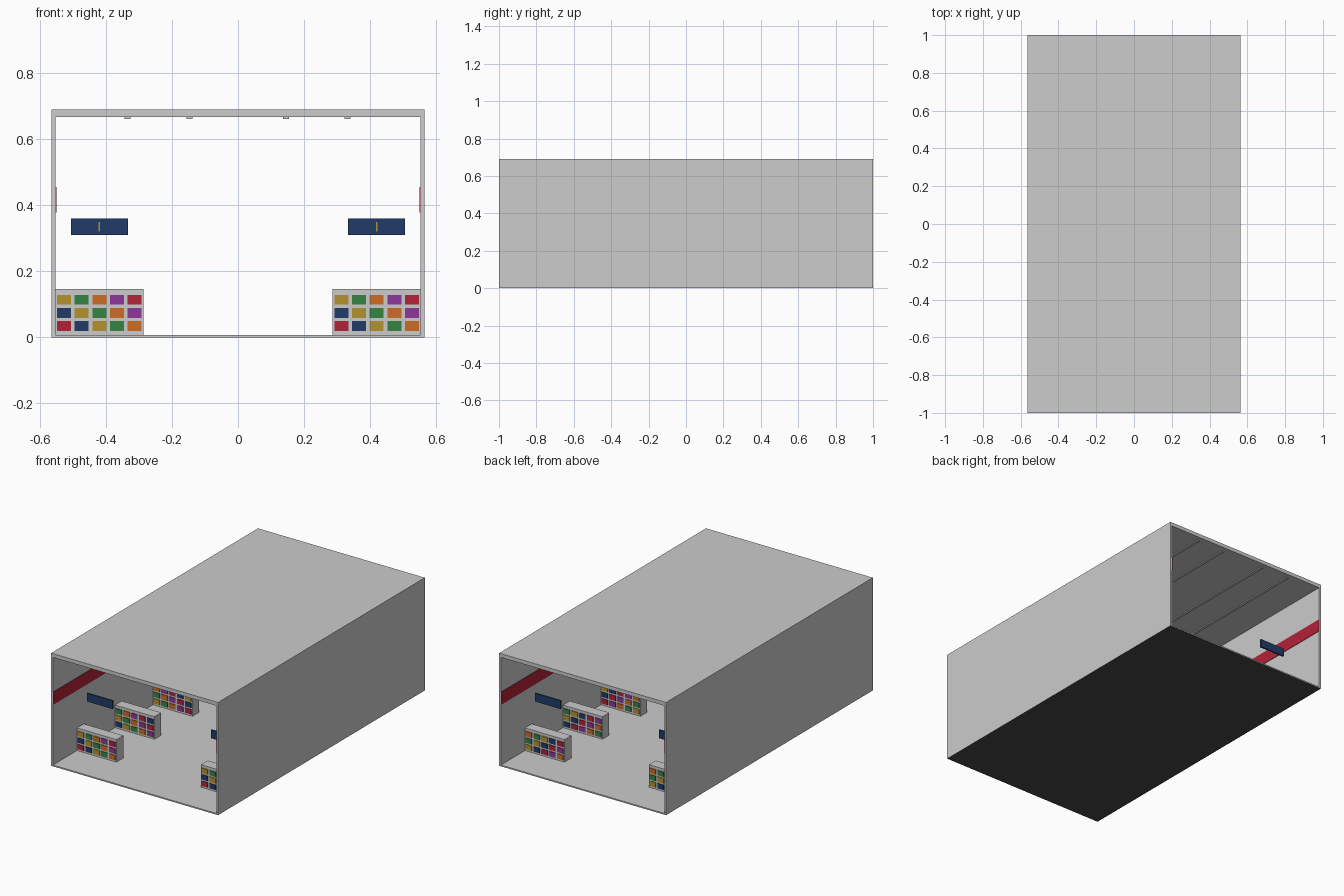
import bpy

cube = bpy.data.objects.get("Cube")
if cube:
    bpy.data.objects.remove(cube)


def material(name, rgb):
    linear = [(c / 255 / 12.92) if c < 11 else ((c / 255 + 0.055) / 1.055) ** 2.4 for c in rgb]
    mat = bpy.data.materials.new(name)
    mat.use_nodes = True
    mat.diffuse_color = (*linear, 1)
    mat.node_tree.nodes["Principled BSDF"].inputs["Base Color"].default_value = (*linear, 1)
    return mat


GREY = material("light grey", (204, 204, 204))
DARK = material("charcoal", (70, 72, 70))
RED = material("red", (178, 34, 56))
NAVY = material("navy", (32, 60, 104))
YELLOW = material("mustard", (180, 146, 46))
GREEN = material("green", (54, 130, 66))
ORANGE = material("orange", (206, 108, 36))
PURPLE = material("purple", (142, 54, 152))
GOODS = [RED, NAVY, YELLOW, GREEN, ORANGE, PURPLE]

BOX_FACES = [(0, 1, 3, 2), (4, 6, 7, 5), (0, 4, 5, 1), (2, 3, 7, 6), (0, 2, 6, 4), (1, 5, 7, 3)]


def boxes(name, items, mats):
    """One object from (x range, y range, z range, material index) boxes."""
    verts, faces, slots = [], [], []
    for xs, ys, zs, slot in items:
        start = len(verts)
        verts += [(x, y, z) for x in xs for y in ys for z in zs]
        faces += [[start + i for i in face] for face in BOX_FACES]
        slots += [slot] * len(BOX_FACES)
    mesh = bpy.data.meshes.new(name)
    mesh.from_pydata(verts, [], faces)
    for mat in mats:
        mesh.materials.append(mat)
    for poly, slot in zip(mesh.polygons, slots):
        poly.material_index = slot
    obj = bpy.data.objects.new(name, mesh)
    bpy.context.collection.objects.link(obj)
    return obj


def span(centre, size):
    return (centre - size / 2, centre + size / 2)


W, INNER, TOP, CEILING, FLOOR = 0.565, 0.553, 0.69, 0.667, 0.008
LENGTH = (-1, 1)

# Open-ended hall: floor with a dark underside, walls and roof
floor = boxes("floor", [((-W, W), LENGTH, (0, FLOOR), 0)], [GREY, DARK])
for poly in floor.data.polygons:
    poly.material_index = int(poly.normal.z < -0.5)
boxes("roof", [((-W, W), LENGTH, (CEILING, TOP), 0)], [GREY])
for side, label in ((-1, "right"), (1, "left")):
    wall = sorted((side * INNER, side * W))
    boxes(label + "_wall", [(wall, LENGTH, (FLOOR, CEILING), 0)], [GREY])
    stripe = sorted((side * (INNER - 0.003), side * INNER))
    boxes(label + "_wall_stripe", [(stripe, LENGTH, (0.378, 0.455), 0)], [RED])

# Ceiling light strips running the length of the hall
for x in (-0.335, -0.147, 0.145, 0.332):
    boxes("ceiling_light", [(span(x, 0.018), (-0.97, 0.97), (0.661, CEILING), 0)], [GREY])

# Rows of stocked shelves, each with a hanging sign
for side in (-1, 1):
    for row in range(5):
        x, y = side * 0.42, (row - 2) * 0.367
        boxes("shelf", [(span(x, 0.268), span(y, 0.066), (FLOOR, 0.146), 0)], [GREY])
        goods = []
        for level in range(3):
            for column in range(5):
                goods.append((span(x + (column - 2) * 0.0535, 0.042), span(y, 0.074),
                              span(0.034 + level * 0.04, 0.03),
                              (column + level + row) % len(GOODS)))
        boxes("shelf_goods", goods, GOODS)
        boxes("aisle_sign", [(span(x, 0.173), span(y, 0.01), (0.31, 0.36), 0)], [NAVY])
        boxes("sign_mark", [(span(x, 0.005), (y - 0.007, y - 0.005), (0.321, 0.349), 0)], [YELLOW])
